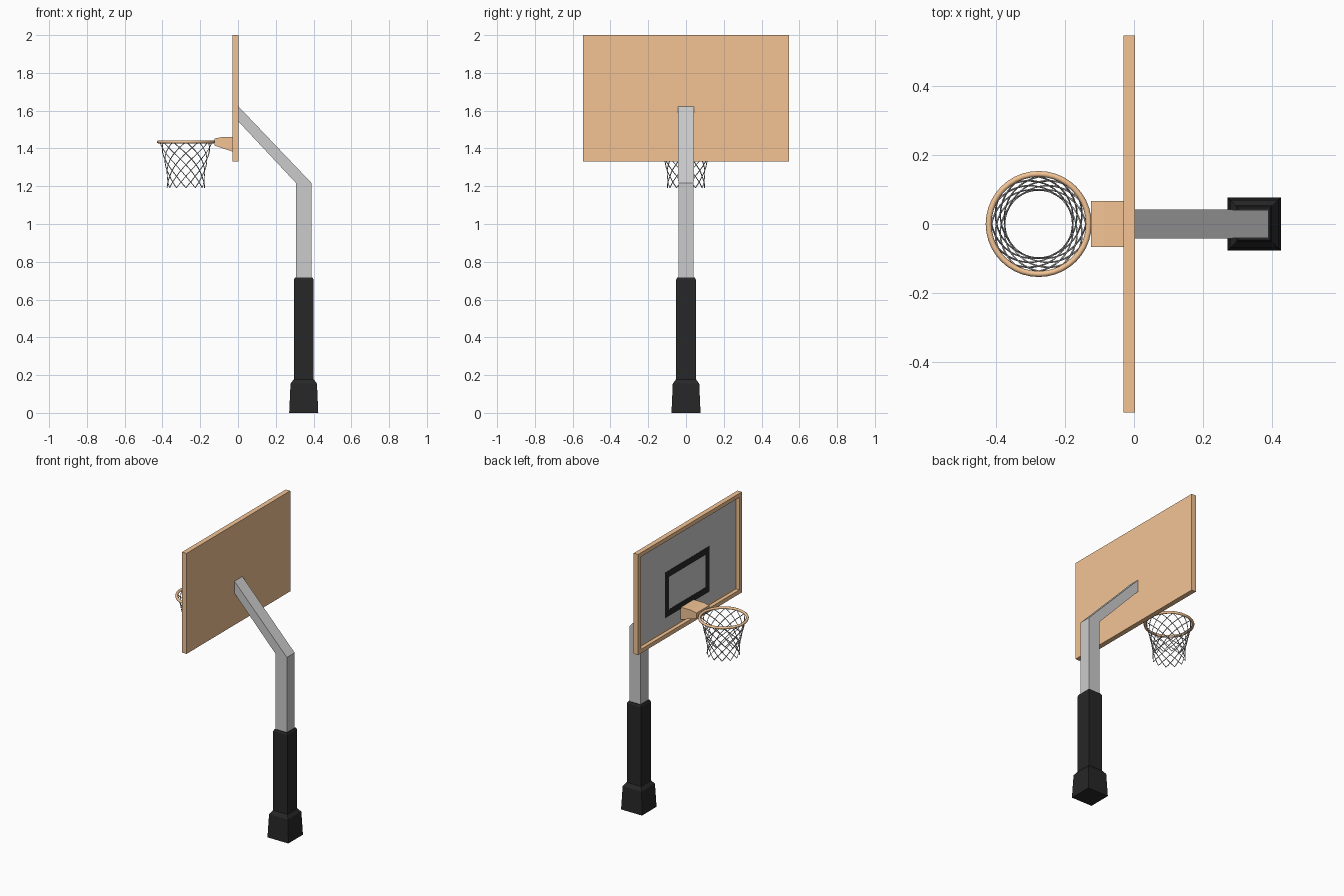
import bpy, bmesh, math

if "Cube" in bpy.data.objects:
    bpy.data.objects.remove(bpy.data.objects["Cube"])

POST_X, RIM_X, RIM_Z = 0.348, -0.276, 1.435
BOARD_BACK, BOARD_FRONT = 0.003, -0.03


def material(name, rgb):
    m = bpy.data.materials.new(name)
    m.diffuse_color = (*rgb, 1)
    m.use_nodes = True
    m.node_tree.nodes["Principled BSDF"].inputs["Base Color"].default_value = m.diffuse_color
    return m


ORANGE = material("orange", (0.9, 0.55, 0.3))
BLACK = material("black", (0.02, 0.02, 0.02))


def finish(name, bm, mat=None):
    bmesh.ops.recalc_face_normals(bm, faces=bm.faces)
    me = bpy.data.meshes.new(name)
    bm.to_mesh(me)
    bm.free()
    ob = bpy.data.objects.new(name, me)
    bpy.context.collection.objects.link(ob)
    if mat:
        me.materials.append(mat)
    return ob


def add_box(bm, lo, hi):
    verts = bmesh.ops.create_cube(bm, size=1)["verts"]
    for v in verts:
        v.co = [(a + b) / 2 + c * (b - a) for a, b, c in zip(lo, hi, v.co)]


def loft(name, rings, mat=None):
    """Skin a list of equal-length point rings and cap both ends."""
    bm = bmesh.new()
    loops = [[bm.verts.new(p) for p in r] for r in rings]
    n = len(loops[0])
    for a, b in zip(loops, loops[1:]):
        for i in range(n):
            j = (i + 1) % n
            bm.faces.new((a[i], a[j], b[j], b[i]))
    bm.faces.new(loops[0])
    bm.faces.new(loops[-1])
    return finish(name, bm, mat)


def square(z, h):
    return [(POST_X + sx * h, sy * h, z) for sx, sy in ((-1, -1), (1, -1), (1, 1), (-1, 1))]


# Post foot and padded sleeve
loft("post_foot", [square(0, 0.077), square(0.155, 0.07), square(0.178, 0.053)], BLACK)
loft("post_sleeve", [square(0.17, 0.052), square(0.705, 0.052), square(0.717, 0.046)], BLACK)

# Post with the slanted arm reaching the board
H = 0.042
arm_end = [(0, -H, 1.545), (0, -H, 1.625), (0, H, 1.625), (0, H, 1.545)]
loft("post_and_arm", [square(0.7, 0.041), square(1.217, 0.041), arm_end])

# Backboard with a recessed front
bm = bmesh.new()
add_box(bm, (BOARD_FRONT, -0.546, 1.33), (BOARD_BACK, 0.546, 2.0))
bm.normal_update()
front = [f for f in bm.faces if f.normal.x < -0.9]
bmesh.ops.inset_region(bm, faces=front, thickness=0.038)
for v in bmesh.ops.extrude_face_region(bm, geom=front)["geom"]:
    if isinstance(v, bmesh.types.BMVert):
        v.co.x += 0.025
bmesh.ops.delete(bm, geom=[f for f in front if f.is_valid], context="FACES")
finish("backboard_frame", bm, ORANGE)

# Grey panel inside the frame
bm = bmesh.new()
add_box(bm, (-0.008, -0.508, 1.368), (-0.004, 0.508, 1.962))
finish("backboard_panel", bm)

# Black target rectangle
bm = bmesh.new()
W, Z0, Z1, T = 0.234, 1.45, 1.752, 0.042
for lo, hi in (((-W, Z0), (W, Z0 + T)), ((-W, Z1 - T), (W, Z1)),
               ((-W, Z0 + T), (T - W, Z1 - T)), ((W - T, Z0 + T), (W, Z1 - T))):
    add_box(bm, (-0.010, *lo), (-0.0075, *hi))
finish("target_rectangle", bm, BLACK)

# Rim bracket, a tapered side profile
profile = [(-0.006, 1.376), (-0.006, 1.46), (-0.085, 1.46), (-0.125, 1.452), (-0.125, 1.415)]
loft("rim_bracket", [[(x, y, z) for x, z in profile] for y in (-0.067, 0.067)], ORANGE)

# Rim
bpy.ops.mesh.primitive_torus_add(major_segments=40, minor_segments=10, major_radius=0.145,
                                 minor_radius=0.0085, location=(RIM_X, 0, RIM_Z))
rim = bpy.context.object
rim.name = "rim"
rim.data.materials.append(ORANGE)
bpy.ops.object.shade_smooth()

# Net of crossing helical strands
STRANDS, STEPS, TWIST = 12, 16, math.radians(120)
RADII = [0.137, 0.122, 0.108, 0.098, 0.099]


def net_radius(t):
    i = min(int(t * 4), 3)
    f = t * 4 - i
    return RADII[i] * (1 - f) + RADII[i + 1] * f


curve = bpy.data.curves.new("net", "CURVE")
curve.dimensions = "3D"
curve.bevel_depth = 0.0025
curve.bevel_resolution = 0
for k in range(STRANDS):
    for way in (-1, 1):
        sp = curve.splines.new("POLY")
        sp.points.add(STEPS)
        for s, p in enumerate(sp.points):
            t = s / STEPS
            a = 2 * math.pi * k / STRANDS + way * TWIST * t
            r = net_radius(t)
            p.co = (RIM_X + r * math.cos(a), r * math.sin(a), RIM_Z - 0.243 * t, 1)
net = bpy.data.objects.new("net", curve)
bpy.context.collection.objects.link(net)
bpy.ops.object.select_all(action="DESELECT")
net.select_set(True)
bpy.context.view_layer.objects.active = net
bpy.ops.object.convert(target="MESH")
